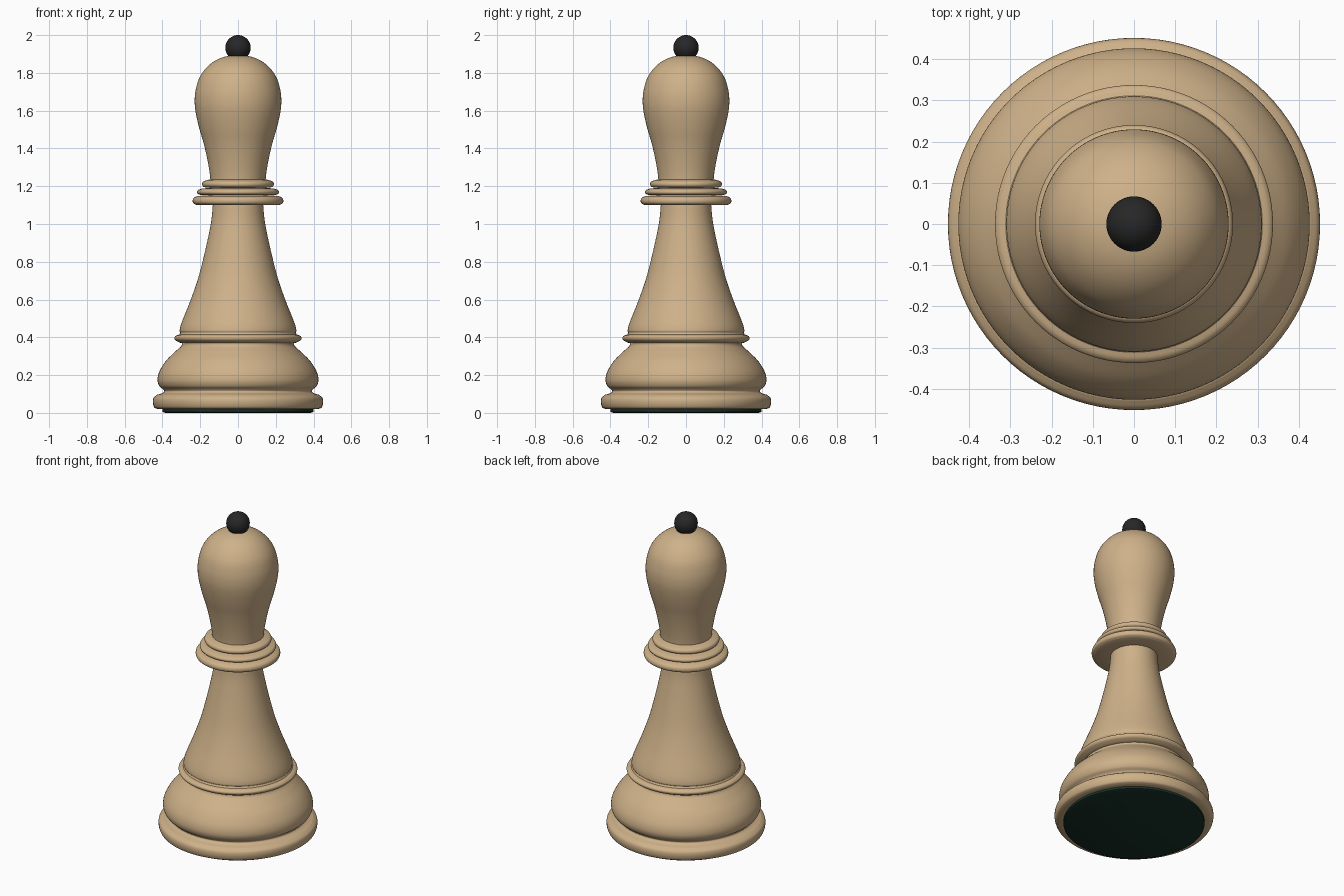
import bpy, bmesh, math
from mathutils import Vector

if "Cube" in bpy.data.objects:
    bpy.data.objects.remove(bpy.data.objects["Cube"])

SIDES = 96


def material(name, rgb):
    m = bpy.data.materials.new(name)
    m.diffuse_color = (*rgb, 1)
    m.use_nodes = True
    m.node_tree.nodes["Principled BSDF"].inputs["Base Color"].default_value = m.diffuse_color
    return m


wood = material("pale_wood", (0.62, 0.44, 0.25))
black = material("black", (0.02, 0.02, 0.02))
felt_green = material("dark_green_felt", (0.008, 0.03, 0.02))


def smooth_curve(pts, steps=6):
    """Catmull-Rom curve through the (radius, height) points."""
    p = [Vector(q) for q in pts]
    p = [2 * p[0] - p[1]] + p + [2 * p[-1] - p[-2]]
    out = []
    for i in range(1, len(p) - 2):
        a, b, c, d = p[i - 1:i + 3]
        for k in range(steps):
            t = k / steps
            out.append(0.5 * (2 * b + (c - a) * t + (2 * a - 5 * b + 4 * c - d) * t * t
                              + (3 * b - a - 3 * c + d) * t ** 3))
    return out + [p[-2]]


def lathe(name, curves, mat):
    """Turn a profile made of smooth pieces (sharp where pieces meet) about z."""
    prof = []
    for c in curves:
        prof += smooth_curve(c) if len(c) > 2 else [Vector(q) for q in c]
    bm = bmesh.new()
    vs = [bm.verts.new((p.x, 0, p.y)) for p in prof]
    es = [bm.edges.new(e) for e in zip(vs, vs[1:])]
    bmesh.ops.spin(bm, geom=vs + es, axis=(0, 0, 1), cent=(0, 0, 0),
                   angle=2 * math.tau / 2, steps=SIDES, use_duplicate=False)
    bmesh.ops.remove_doubles(bm, verts=bm.verts, dist=0.0003)
    bmesh.ops.recalc_face_normals(bm, faces=bm.faces)
    # make sure the outermost face points outward
    f = max(bm.faces, key=lambda f: f.calc_center_median().xy.length)
    if f.normal.xy.dot(f.calc_center_median().xy) < 0:
        bmesh.ops.reverse_faces(bm, faces=bm.faces)
    me = bpy.data.meshes.new(name)
    bm.to_mesh(me)
    bm.free()
    ob = bpy.data.objects.new(name, me)
    bpy.context.collection.objects.link(ob)
    me.materials.append(mat)
    bpy.ops.object.select_all(action='DESELECT')
    ob.select_set(True)
    bpy.context.view_layer.objects.active = ob
    bpy.ops.object.shade_smooth_by_angle(angle=math.radians(35))
    return ob


# Felt pad under the base
lathe("felt_pad", [[(0, 0), (0.385, 0)], [(0.40, 0.006), (0.40, 0.022)]], felt_green)

# Base: foot rim, groove and rounded bulge
lathe("base", [
    [(0.39, 0.02), (0.425, 0.02)],
    [(0.425, 0.02), (0.443, 0.029), (0.451, 0.055), (0.447, 0.08), (0.428, 0.096)],
    [(0.428, 0.096), (0.40, 0.105), (0.391, 0.115), (0.398, 0.126)],
    [(0.398, 0.126), (0.417, 0.143), (0.426, 0.175), (0.416, 0.22), (0.382, 0.275),
     (0.335, 0.322), (0.302, 0.352), (0.296, 0.369)],
], wood)

# Ring at the foot of the stem
lathe("stem_ring", [
    [(0.296, 0.369), (0.31, 0.372)],
    [(0.31, 0.372), (0.331, 0.384), (0.337, 0.398), (0.328, 0.409), (0.311, 0.415)],
], wood)

# Flared stem
lathe("stem", [
    [(0.311, 0.415), (0.306, 0.425), (0.309, 0.438), (0.297, 0.482), (0.25, 0.60),
     (0.212, 0.71), (0.183, 0.82), (0.158, 0.93), (0.141, 1.02), (0.133, 1.105)],
], wood)

# Three stacked collars
for i, (r, z0, z1, inner) in enumerate([(0.24, 1.10, 1.148, 0.13),
                                        (0.217, 1.153, 1.187, 0.14),
                                        (0.19, 1.192, 1.232, 0.14)]):
    h = z1 - z0
    lathe(f"collar_{i + 1}", [
        [(inner, z0), (r - 0.02, z0)],
        [(r - 0.02, z0), (r - 0.004, z0 + 0.2 * h), (r, z0 + 0.5 * h),
         (r - 0.006, z0 + 0.8 * h), (r - 0.024, z1)],
        [(r - 0.024, z1), (inner, z1 + 0.006)],
    ], wood)

# Teardrop head
lathe("head", [
    [(0.147, 1.14), (0.146, 1.23), (0.158, 1.32), (0.180, 1.42), (0.206, 1.51),
     (0.224, 1.59), (0.2295, 1.65), (0.224, 1.71), (0.204, 1.775), (0.165, 1.83),
     (0.115, 1.868), (0.06, 1.888), (0, 1.893)],
], wood)

# Ball finial
bpy.ops.mesh.primitive_uv_sphere_add(segments=48, ring_count=24, radius=0.067,
                                     location=(0, 0, 1.933))
ball = bpy.context.object
ball.name = "ball_finial"
ball.data.materials.append(black)
bpy.ops.object.shade_smooth()
